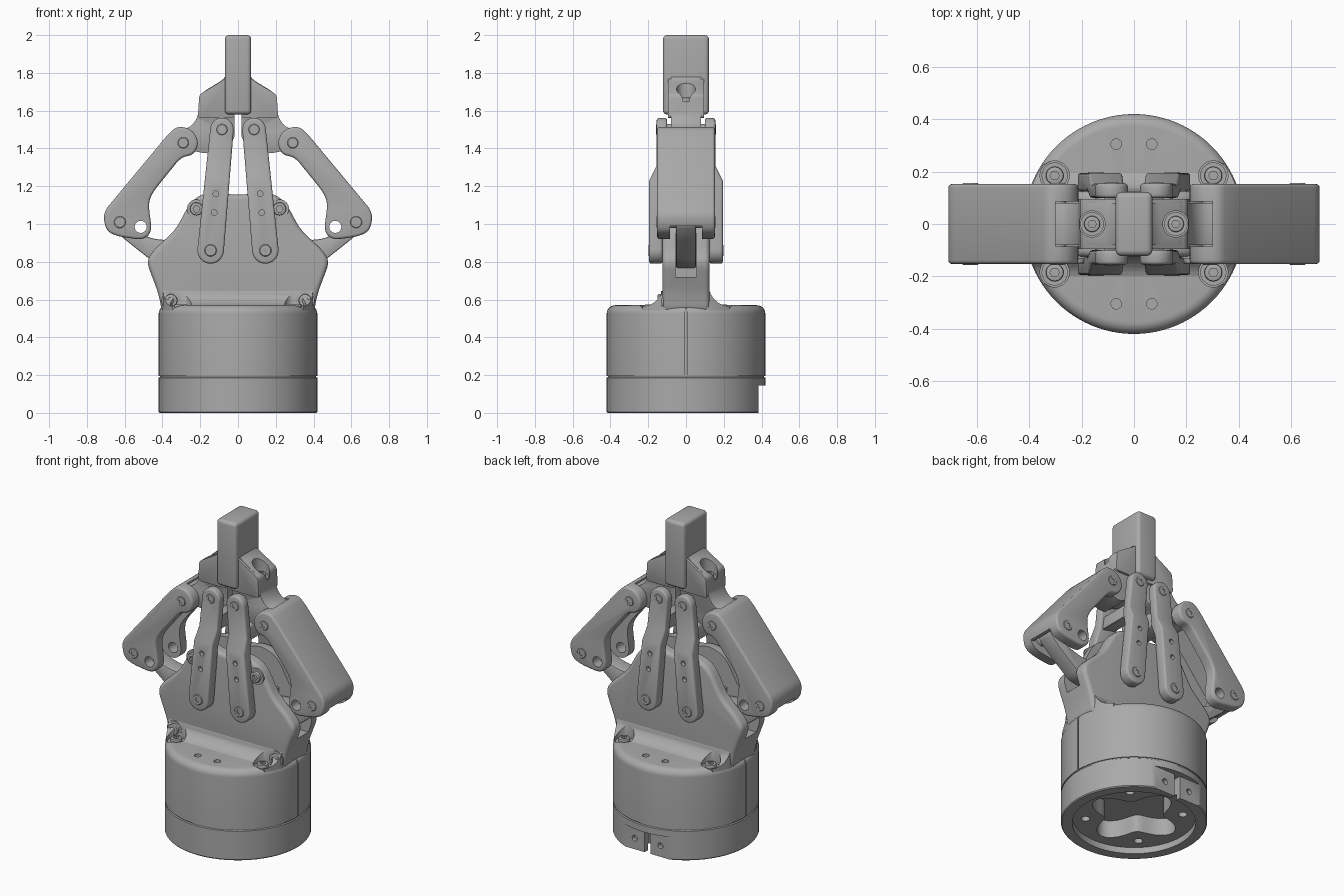
import bpy, bmesh, math
from mathutils import Vector, Matrix

cube = bpy.data.objects.get("Cube")
if cube:
    bpy.data.objects.remove(cube, do_unlink=True)

metal = bpy.data.materials.new("plain_grey")
metal.use_nodes = True
GREY = (0.4, 0.4, 0.4, 1)
metal.diffuse_color = GREY
metal.node_tree.nodes["Principled BSDF"].inputs["Base Color"].default_value = GREY


def make(name, bm):
    bmesh.ops.recalc_face_normals(bm, faces=bm.faces[:])
    mesh = bpy.data.meshes.new(name)
    bm.to_mesh(mesh)
    bm.free()
    mesh.materials.append(metal)
    ob = bpy.data.objects.new(name, mesh)
    bpy.context.collection.objects.link(ob)
    return ob


def rounded(pts, r, steps=5):
    """Round every corner of a 2D outline with a small curve."""
    out = []
    for i, p in enumerate(pts):
        p, a, b = Vector(p), Vector(pts[i - 1]), Vector(pts[(i + 1) % len(pts)])
        da, db = a - p, b - p
        s = p + da.normalized() * min(r, da.length * 0.48)
        e = p + db.normalized() * min(r, db.length * 0.48)
        for k in range(steps + 1):
            t = k / steps
            out.append(s * (1 - t) ** 2 + p * 2 * t * (1 - t) + e * t * t)
    return out


def prism(name, pts, lo, hi, axis="y"):
    """Extrude an outline: xz along y, yz along x, or xy along z."""
    place = {"y": lambda p, d: (p[0], d, p[1]),
             "x": lambda p, d: (d, p[0], p[1]),
             "z": lambda p, d: (p[0], p[1], d)}[axis]
    bm = bmesh.new()
    bottom = [bm.verts.new(place(p, lo)) for p in pts]
    top = [bm.verts.new(place(p, hi)) for p in pts]
    bm.faces.new(bottom)
    bm.faces.new(top)
    for i in range(len(pts)):
        bm.faces.new((bottom[i - 1], bottom[i], top[i], top[i - 1]))
    return make(name, bm)


def circle(cx, cy, r, n=32):
    return [(cx + r * math.cos(math.tau * k / n), cy + r * math.sin(math.tau * k / n)) for k in range(n)]


def disc(name, x, z, r, lo, hi, axis="y", n=32):
    return prism(name, circle(x, z, r, n), lo, hi, axis)


def box(name, x0, x1, y0, y1, z0, z1):
    return prism(name, [(x0, y0), (x1, y0), (x1, y1), (x0, y1)], z0, z1, "z")


def lathe(name, profile, n=96):
    bm = bmesh.new()
    vs = [bm.verts.new((r, 0, z)) for r, z in profile]
    es = [bm.edges.new(p) for p in zip(vs, vs[1:])]
    bmesh.ops.spin(bm, geom=vs + es, cent=(0, 0, 0), axis=(0, 0, 1), angle=math.tau, steps=n)
    bmesh.ops.remove_doubles(bm, verts=bm.verts[:], dist=1e-5)
    return make(name, bm)


def apply(ob, kind, **settings):
    mod = ob.modifiers.new(kind, kind)
    for key, value in settings.items():
        setattr(mod, key, value)
    bpy.context.view_layer.objects.active = ob
    bpy.ops.object.modifier_apply(modifier=mod.name)
    return ob


def combine(ob, *tools, operation="DIFFERENCE"):
    for tool in tools:
        apply(ob, "BOOLEAN", object=tool, operation=operation, solver="EXACT")
        bpy.data.objects.remove(tool, do_unlink=True)
    return ob


def bevel(ob, width, segments=3):
    return apply(ob, "BEVEL", width=width, segments=segments, limit_method="ANGLE", angle_limit=math.radians(40))


def mirror(ob, x=True, y=False):
    return apply(ob, "MIRROR", use_axis=(x, y, False), use_mirror_merge=False)


def stadium(a, b, ra, rb, n=14):
    """Outline around two round ends, a above b."""
    a, b = Vector(a), Vector(b)
    t = math.atan2(*(a - b).yx) - math.pi / 2
    arc = lambda c, r, s: [c + r * Vector((math.cos(t + s + math.pi * k / n), math.sin(t + s + math.pi * k / n)))
                           for k in range(n + 1)]
    return arc(a, ra, 0) + arc(b, rb, math.pi)


# Base ring: hollow below, flat rear mounting face
base = lathe("base_ring", [(0, 0), (0.415, 0), (0.42, 0.006), (0.42, 0.186), (0.414, 0.19), (0.414, 0.2), (0, 0.2)])
lobes = [((0.23 + 0.06 * math.cos(4 * a)) * math.cos(a), (0.23 + 0.06 * math.cos(4 * a)) * math.sin(a))
         for a in (math.tau * k / 64 for k in range(64))]
combine(base, disc("recess", 0, 0, 0.355, -0.1, 0.04, "z", 64),
        prism("pocket", lobes, -0.1, 0.15, "z"),
        box("rear_flat", -0.18, 0.18, 0.385, 0.6, -0.1, 0.145),
        box("rear_slot", -0.02, 0.02, 0.34, 0.6, -0.1, 0.145),
        *[disc("bolt_hole", 0.28 * math.cos(a), 0.28 * math.sin(a), 0.025, -0.1, 0.1, "z")
          for a in (math.pi * (k / 2 + 0.25) for k in range(4))],
        *[disc("rear_hole", x, 0.07, 0.018, 0.36, 0.6) for x in (-0.09, 0.09)])

# Housing drum with rounded shoulder and split line
housing = lathe("housing", [(0, 0.196), (0.42, 0.196)] + [
    (0.375 + 0.045 * math.cos(a), 0.525 + 0.045 * math.sin(a)) for a in (math.pi * k / 16 for k in range(9))] + [(0, 0.57)])
combine(housing,
        *[disc("top_hole", x, y, 0.02, 0.55, 0.7, "z") for x in (-0.068, 0.068) for y in (-0.305, 0.305)],
        *[disc("corner_pocket", x, y, 0.056, 0.545, 0.7, "z") for x in (-0.303, 0.303) for y in (-0.185, 0.185)],
        *[box("split_line", s * 0.41, s * 0.5, -0.004, 0.004, 0.1, 0.7) for s in (-1, 1)])

# Curved root blending the palm into the drum
half = [(0.23 - 0.11 * math.sin(a), 0.68 - 0.115 * math.cos(a)) for a in (math.pi * k / 20 for k in range(11))]
root = prism("palm_root", [(-0.23, 0.5)] + [(-y, z) for y, z in half] + half[::-1] + [(0.23, 0.5)], -0.4, 0.4, "x")
combine(root, disc("trim", 0, 0, 0.416, 0.3, 1, "z", 96), operation="INTERSECT")
combine(root, *[disc("corner_pocket", x, y, 0.056, 0.545, 1, "z") for x in (-0.303, 0.303) for y in (-0.185, 0.185)])

# Palm: two shells with a slot between them
edge = [(0.4, 0.52), (0.42, 0.63), (0.485, 0.8), (0.45, 0.86), (0.33, 0.97), (0.255, 1.11), (0.2, 1.155), (0.12, 1.175), (0.04, 1.155)]
palm = prism("palm", rounded(edge + [(-x, z) for x, z in edge[::-1]], 0.05), -0.125, 0.125)
bevel(palm, 0.025, 4)
combine(palm, box("top_slot", -0.6, 0.6, -0.055, 0.055, 0.95, 1.4),
        box("left_slot", 0.25, 0.6, -0.055, 0.055, 0.72, 1.0),
        box("right_slot", -0.6, -0.25, -0.055, 0.055, 0.72, 1.0))


def screw(name, x, z, r, lo, hi, axis):
    """Washer and socket head whose hex recess faces the hi end."""
    d = 1 if hi > lo else -1
    washer = disc(name + "_washer", x, z, r, lo, lo + (hi - lo) * 0.4, axis)
    head = disc(name + "_head", x, z, r * 0.68, lo, hi, axis)
    bevel(head, 0.006, 2)
    combine(head, disc("hex", x, z, r * 0.36, hi - d * 0.018, hi + d * 0.1, axis, 6))
    return washer, head


# Palm screws on the front, housing screws on the shoulder
for x, z in ((0.355, 0.595), (0.22, 1.08)):
    for part in screw("palm_screw", x, z, 0.05, -0.12, -0.15, "y"):
        mirror(part)
for part in screw("shoulder_screw", 0.303, 0.185, 0.05, 0.54, 0.575, "z"):
    mirror(part, True, True)

# Cranked rods, front and back
rod = prism("rod", stadium((0.085, 1.5), (0.145, 0.86), 0.062, 0.07), 0.05, 0.3)
crank = [(0.195, 0.7), (0.195, 1.23), (0.155, 1.31), (0.155, 1.7), (0.1, 1.7), (0.1, 1.28), (0.125, 1.2), (0.125, 0.7)]
combine(rod, prism("crank", crank, -0.1, 0.4, "x"), operation="INTERSECT")
bevel(rod, 0.012)
combine(rod, *[disc("pin_hole", x, z, 0.015, 0.17, 0.3) for x, z in ((0.117, 1.16), (0.126, 1.06))])
mirror(rod, True, True)
rod_web = prism("rod_web", [(0.055, 1.29), (0.15, 1.27), (0.14, 1.36), (0.05, 1.38)], -0.11, 0.11)
mirror(bevel(rod_web, 0.01))

# Drive links leaving the palm slot
link = prism("drive_link", rounded([(0.2, 0.76), (0.45, 0.8), (0.62, 0.935), (0.68, 1.0), (0.64, 1.06), (0.59, 1.05),
                                    (0.56, 0.975), (0.52, 0.945), (0.44, 0.92), (0.2, 0.9)], 0.03), -0.052, 0.052)
mirror(bevel(link, 0.008, 2))

# Outer fingers: broad flat backs with a channel inside
finger = prism("outer_finger", rounded([
    (0.37, 1.475), (0.715, 1.06), (0.7, 0.965), (0.64, 0.935), (0.5, 0.915), (0.455, 0.96), (0.475, 1.11), (0.45, 1.17),
    (0.3, 1.355), (0.235, 1.365), (0.205, 1.43), (0.24, 1.5), (0.32, 1.52)], 0.045), -0.153, 0.153)
bevel(finger, 0.014)
combine(finger, prism("channel", [(0.1, 1.7), (0.3, 1.7), (0.3, 1.47), (0.655, 1.04), (0.68, 0.99), (0.8, 0.99),
                                  (0.8, 0.8), (0.1, 0.8)], -0.085, 0.085),
        disc("finger_hole", 0.515, 0.985, 0.032, -0.3, 0.3))
mirror(finger)

# Knuckles carrying the gripping tip
knuckle = prism("knuckle", rounded([
    (0.03, 1.85), (0.07, 1.77), (0.2, 1.69), (0.213, 1.56), (0.26, 1.505), (0.33, 1.5), (0.365, 1.44), (0.33, 1.37),
    (0.25, 1.39), (0.16, 1.37), (0.1, 1.42), (0.018, 1.44), (0.018, 1.7)], 0.035), -0.08, 0.08)
widener = prism("shoulder", rounded([(0.03, 1.8), (0.08, 1.76), (0.205, 1.685), (0.213, 1.56), (0.018, 1.56)], 0.02), -0.095, 0.095)
combine(knuckle, widener, operation="UNION")
bevel(knuckle, 0.01, 2)
combine(knuckle, disc("screw_well", 0.16, 0, 0.05, 1.64, 2, "z"))
mirror(knuckle)
for part in screw("tip_screw", 0.16, 0, 0.045, 1.635, 1.67, "z"):
    mirror(part)

# Gripping tip
bevel(box("gripping_tip", -0.07, 0.07, -0.122, 0.122, 1.58, 2.0), 0.022, 4)

# Pivot pins
for name, x, z, r, y in (("upper_pin", 0.29, 1.43, 0.03, 0.156), ("lower_pin", 0.625, 1.01, 0.032, 0.156),
                         ("rod_top_pin", 0.085, 1.5, 0.03, 0.158), ("rod_base_pin", 0.145, 0.86, 0.032, 0.199)):
    pin = disc(name, x, z, r, -y, y)
    bevel(pin, 0.004, 1)
    mirror(combine(pin, *[disc("socket", x, z, r * 0.5, s * (y - 0.01), s * (y + 0.1), n=6) for s in (-1, 1)]))

# Smooth shading with crisp edges
bpy.ops.object.select_all(action="DESELECT")
for ob in bpy.context.scene.objects:
    if ob.type == "MESH" and metal.name in ob.data.materials:
        ob.select_set(True)
        bpy.context.view_layer.objects.active = ob
bpy.ops.object.shade_smooth_by_angle(angle=math.radians(35))
